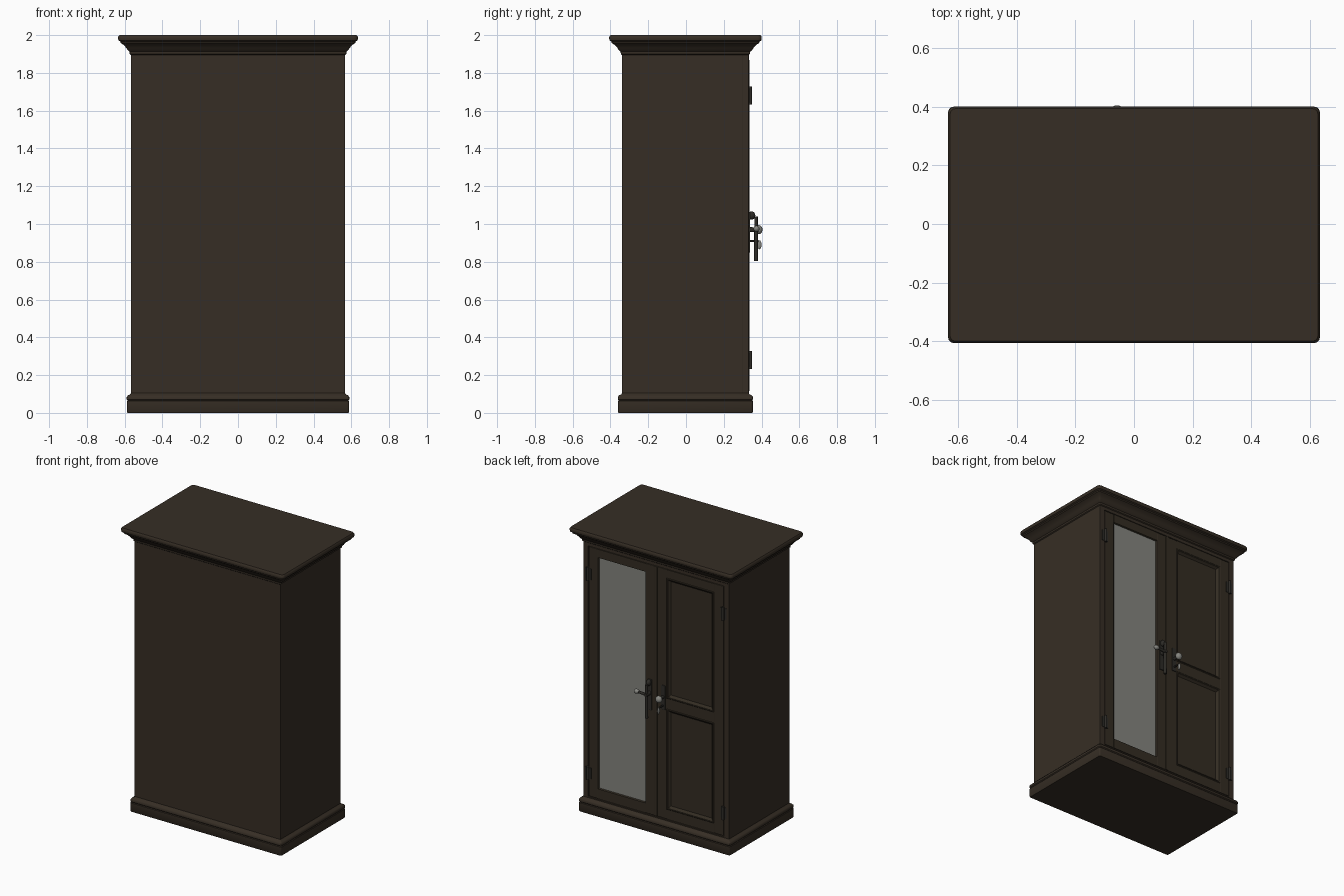
import bpy, bmesh, math
from mathutils import Vector, Matrix

cube = bpy.data.objects.get("Cube")
if cube:
    bpy.data.objects.remove(cube, do_unlink=True)


def material(name, rgb, rough=0.6):
    m = bpy.data.materials.new(name)
    m.use_nodes = True
    m.diffuse_color = (*rgb, 1)
    node = m.node_tree.nodes["Principled BSDF"]
    node.inputs["Base Color"].default_value = (*rgb, 1)
    node.inputs["Roughness"].default_value = rough
    return m


WOOD = material("dark_wood", (0.037, 0.027, 0.018))
DOOR_WOOD = material("door_wood", (0.033, 0.025, 0.016))
MIRROR = material("mirror_glass", (0.23, 0.23, 0.21))
IRON = material("dark_iron", (0.026, 0.024, 0.020))
STEEL = material("worn_steel", (0.24, 0.24, 0.22))

HX, HY, YC = 0.567, 0.336, -0.003    # carcass half sizes and centre
FACE = YC + HY                       # plane of the door side


def finish(bm, name, mat, smooth=False):
    bmesh.ops.recalc_face_normals(bm, faces=bm.faces)
    me = bpy.data.meshes.new(name)
    bm.to_mesh(me)
    bm.free()
    me.materials.append(mat)
    ob = bpy.data.objects.new(name, me)
    bpy.context.collection.objects.link(ob)
    if smooth:
        bpy.ops.object.select_all(action="DESELECT")
        ob.select_set(True)
        bpy.context.view_layer.objects.active = ob
        bpy.ops.object.shade_smooth_by_angle(angle=math.radians(35))
    return ob


def box(name, x, y, z, mat, bevel=0.0):
    """Box from (min, max) pairs, with optional softened edges."""
    bm = bmesh.new()
    size = Vector((x[1] - x[0], y[1] - y[0], z[1] - z[0]))
    mid = Vector((sum(x), sum(y), sum(z))) / 2
    bmesh.ops.create_cube(bm, size=1, matrix=Matrix.Translation(mid) @ Matrix.Diagonal((*size, 1)))
    ob = finish(bm, name, mat)
    if bevel:
        mod = ob.modifiers.new("soft_edges", "BEVEL")
        mod.width, mod.segments = bevel, 2
    return ob


def rod(name, a, b, r1, r2, mat, sides=16):
    """Cylinder or cone running from a to b."""
    a, b = Vector(a), Vector(b)
    turn = (b - a).to_track_quat("Z", "Y").to_matrix().to_4x4()
    bm = bmesh.new()
    bmesh.ops.create_cone(bm, cap_ends=True, segments=sides, radius1=r1, radius2=r2,
                          depth=(b - a).length, matrix=Matrix.Translation((a + b) / 2) @ turn)
    return finish(bm, name, mat, True)


def ball(name, at, scale, mat):
    bm = bmesh.new()
    bmesh.ops.create_uvsphere(bm, u_segments=16, v_segments=10, radius=1,
                              matrix=Matrix.Translation(at) @ Matrix.Diagonal((*scale, 1)))
    return finish(bm, name, mat, True)


def moulding(name, profile, mat):
    """Loft a rounded rectangle through (offset, height) pairs."""
    bm = bmesh.new()
    rings = []
    for off, z in profile:
        r = 0.004 + max(off, 0) * 0.25
        ring = []
        for q, (sx, sy) in enumerate(((1, 1), (-1, 1), (-1, -1), (1, -1))):
            for k in range(4):
                t = (q + k / 3) * math.pi / 2
                ring.append(bm.verts.new((sx * (HX + off - r) + r * math.cos(t),
                                          YC + sy * (HY + off - r) + r * math.sin(t), z)))
        rings.append(ring)
    for lo, hi in zip(rings, rings[1:]):
        for i in range(len(lo)):
            j = (i + 1) % len(lo)
            bm.faces.new((lo[i], lo[j], hi[j], hi[i]))
    bm.faces.new(rings[0])
    bm.faces.new(rings[-1])
    return finish(bm, name, mat, True)


def panel(name, x, z, steps, mat):
    """Sunken panel: nested rectangles given as (inset, depth), then a flat field."""
    bm = bmesh.new()
    loops = [[bm.verts.new((px, FACE - d, pz)) for px, pz in
              ((x[0] + i, z[0] + i), (x[1] - i, z[0] + i), (x[1] - i, z[1] - i), (x[0] + i, z[1] - i))]
             for i, d in steps]
    for a, b in zip(loops, loops[1:]):
        for k in range(4):
            n = (k + 1) % 4
            bm.faces.new((a[k], a[n], b[n], b[k]))
    bm.faces.new(loops[-1])
    ob = finish(bm, name, mat)
    if ob.data.polygons[-1].normal.y < 0:
        ob.data.flip_normals()
    return ob


# Carcass, plinth and cornice
box("carcass", (-HX, HX), (YC - HY, FACE - 0.03), (0.05, 1.95), WOOD, 0.003)
moulding("plinth", [(0.018, 0), (0.021, 0.005), (0.021, 0.062), (0.017, 0.066), (0.022, 0.072),
                    (0.022, 0.084), (0.016, 0.093), (0.004, 0.098), (0, 0.104)], WOOD)
moulding("cornice", [(0, 1.895), (0.006, 1.9), (0.007, 1.912), (0.016, 1.919), (0.024, 1.932),
                     (0.038, 1.948), (0.054, 1.958), (0.056, 1.966), (0.066, 1.972),
                     (0.068, 1.982), (0.067, 1.992), (0.061, 2.0)], WOOD)

# Face frame around the doors
for side, s in (("left", 1), ("right", -1)):
    box(side + "_corner_post", sorted((s * 0.528, s * HX)), (FACE - 0.035, FACE), (0.09, 1.9), WOOD, 0.003)
box("top_frame_rail", (-0.53, 0.53), (FACE - 0.035, FACE), (1.873, 1.91), WOOD)
box("bottom_frame_rail", (-0.53, 0.53), (FACE - 0.035, FACE), (0.08, 0.112), WOOD)

# Doors: stiles and rails, with openings for the mirror and the panels
Z0, Z1 = 0.116, 1.869
LOW, HIGH = 0.185, 1.81
depth = (FACE - 0.03, FACE)
for side, s in (("left", 1), ("right", -1)):
    box(side + "_door_inner_stile", sorted((s * 0.003, s * 0.083)), depth, (Z0, Z1), DOOR_WOOD, 0.003)
    box(side + "_door_outer_stile", sorted((s * 0.45, s * 0.524)), depth, (Z0, Z1), DOOR_WOOD, 0.003)
    span = sorted((s * 0.083, s * 0.45))
    box(side + "_door_bottom_rail", span, depth, (Z0, LOW), DOOR_WOOD)
    box(side + "_door_top_rail", span, depth, (HIGH, Z1), DOOR_WOOD)
box("right_door_middle_rail", (-0.45, -0.083), depth, (0.89, 0.965), DOOR_WOOD)
box("door_cover_strip", (-0.012, 0.012), (FACE - 0.01, FACE + 0.004), (Z0, Z1), DOOR_WOOD, 0.002)

mould = [(0, 0), (0.004, -0.003), (0.01, -0.002), (0.016, 0.006), (0.024, 0.014)]
panel("upper_panel", (-0.45, -0.083), (0.965, HIGH), mould, DOOR_WOOD)
panel("lower_panel", (-0.45, -0.083), (LOW, 0.89), mould, DOOR_WOOD)
panel("mirror_bead", (0.083, 0.45), (LOW, HIGH), [(0, 0), (0.004, 0.008), (0.006, 0.012)], DOOR_WOOD)
box("mirror", (0.087, 0.446), (FACE - 0.015, FACE - 0.009), (LOW + 0.004, HIGH - 0.004), MIRROR)

# Hinges
for side, s in (("left", 1), ("right", -1)):
    for level, z in (("lower", 0.28), ("upper", 1.68)):
        x = s * 0.526
        rod(f"{side}_{level}_hinge_pin", (x, FACE + 0.008, z - 0.047), (x, FACE + 0.008, z + 0.047),
            0.009, 0.009, IRON, 12)
        box(f"{side}_{level}_hinge_leaf", (x - 0.024, x + 0.024), (FACE - 0.002, FACE + 0.003),
            (z - 0.038, z + 0.038), IRON)

# Lever handle on the mirror door
hx = 0.047
box("lever_back_plate", (hx - 0.016, hx + 0.016), (FACE - 0.002, FACE + 0.007), (0.85, 1.065), IRON, 0.003)
ball("plate_top_finial", (hx, FACE + 0.014, 1.045), (0.016, 0.02, 0.022), IRON)
rod("lever_spindle", (hx, FACE, 0.97), (hx, FACE + 0.05, 0.97), 0.014, 0.011, IRON)
rod("lever_arm", (hx, FACE + 0.04, 0.97), (hx + 0.07, FACE + 0.04, 0.975), 0.010, 0.008, IRON)
ball("lever_knob", (hx + 0.075, FACE + 0.04, 0.975), (0.02, 0.016, 0.016), STEEL)
rod("hanging_latch_bar", (hx, FACE + 0.038, 1.04), (hx, FACE + 0.038, 0.805), 0.009, 0.011, IRON, 12)

# Lock, knob and key on the panelled door
kx = -0.058
box("lock_plate", (kx - 0.015, kx + 0.015), (FACE - 0.002, FACE + 0.006), (0.88, 1.05), IRON, 0.003)
rod("knob_stem", (kx, FACE, 0.97), (kx, FACE + 0.05, 0.97), 0.011, 0.009, IRON)
ball("door_knob", (kx, FACE + 0.052, 0.97), (0.024, 0.02, 0.024), STEEL)
rod("key_shaft", (kx, FACE, 0.91), (kx, FACE + 0.05, 0.91), 0.006, 0.006, IRON, 10)
ball("key_bow", (kx, FACE + 0.055, 0.89), (0.006, 0.012, 0.024), STEEL)
